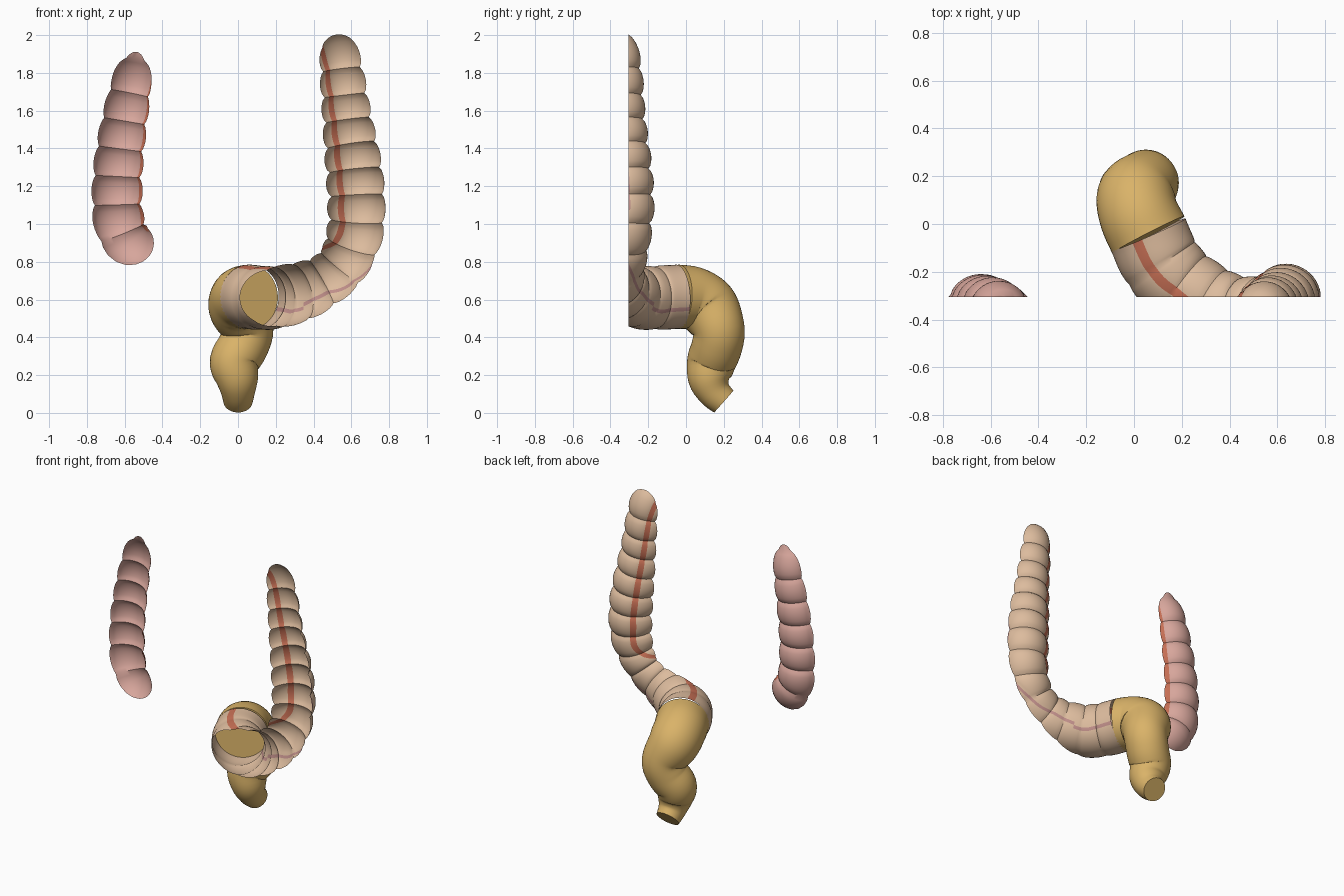
import bpy, bmesh, math
from mathutils import Vector

if "Cube" in bpy.data.objects:
    bpy.data.objects.remove(bpy.data.objects["Cube"], do_unlink=True)

SIDES = 48
CUT_Y = -0.305


def material(name, rgb):
    m = bpy.data.materials.new(name)
    m.use_nodes = True
    m.diffuse_color = (*rgb, 1)
    m.node_tree.nodes["Principled BSDF"].inputs["Base Color"].default_value = (*rgb, 1)
    return m


pink = material("dusty pink", (0.68, 0.38, 0.33))
beige = material("warm beige", (0.72, 0.50, 0.34))
ochre = material("ochre yellow", (0.70, 0.45, 0.14))
red = material("brick red", (0.57, 0.16, 0.09))
mauve = material("pale mauve", (0.52, 0.27, 0.25))


def catmull(points, i, t):
    """Interpolate between control points i and i + 1."""
    last = len(points) - 1
    a, b, c, d = (points[min(max(k, 0), last)] for k in (i - 1, i, i + 1, i + 2))
    return (b * 2 + (c - a) * t + (a * 2 - b * 5 + c * 4 - d) * t ** 2
            + (b * 3 - a - c * 3 + d) * t ** 3) / 2


def resample(points, count):
    """Evenly spaced samples along a smooth path."""
    fine = [catmull(points, i, k / 40) for i in range(len(points) - 1) for k in range(40)]
    fine.append(points[-1])
    dist = [0]
    for p, q in zip(fine, fine[1:]):
        dist.append(dist[-1] + (Vector(q[:3]) - Vector(p[:3])).length)
    out, j = [], 0
    for k in range(count + 1):
        target = dist[-1] * k / count
        while j < len(fine) - 2 and dist[j + 1] < target:
            j += 1
        f = (target - dist[j]) / max(dist[j + 1] - dist[j], 1e-9)
        out.append(fine[j].lerp(fine[j + 1], min(f, 1)))
    return out


def tube(name, path, mats, pouches=0, rings=60, bands=(), capped=False):
    """Sweep a ring along path rows (x, y, z, radius, pouch depth, band direction).

    bands holds (first side at start, at end, width, material slot) per strip."""
    rows = [Vector((*p[:5], *Vector(p[5]).normalized())) for p in path]
    per = 9
    count = pouches * per if pouches else rings
    samples = resample(rows, count)
    bm = bmesh.new()
    loops = []
    for k, s in enumerate(samples):
        centre = Vector(s[:3])
        before, after = samples[max(k - 1, 0)], samples[min(k + 1, count)]
        axis = (Vector(after[:3]) - Vector(before[:3])).normalized()
        ref = Vector(s[5:8])
        u = (ref - axis * ref.dot(axis)).normalized()
        v = axis.cross(u)
        swell = abs(math.sin(math.pi * k / per)) ** 0.6
        loop = []
        for j in range(SIDES):
            ang = math.tau * j / SIDES
            # pouches are held flatter along the three strips
            held = 0.55 + 0.45 * abs(math.sin(1.5 * ang)) ** 0.5
            r = s[3] * (1 + s[4] * (swell * held - 0.65))
            loop.append(bm.verts.new(centre + (u * math.cos(ang) + v * math.sin(ang)) * r))
        loops.append(loop)
    for k, (a, b) in enumerate(zip(loops, loops[1:])):
        slots = {(round(start + (end - start) * k / count) + i) % SIDES: slot
                 for start, end, width, slot in bands for i in range(width)}
        for j in range(SIDES):
            n = (j + 1) % SIDES
            face = bm.faces.new((a[j], a[n], b[n], b[j]))
            face.material_index = slots.get(j, 0)
    if capped:
        bm.faces.new(loops[0])
        bm.faces.new(loops[-1])
    bmesh.ops.recalc_face_normals(bm, faces=bm.faces)
    # open the tube with a flat cut along the front
    bmesh.ops.bisect_plane(bm, geom=bm.verts[:] + bm.edges[:] + bm.faces[:], dist=1e-5,
                           plane_co=(0, CUT_Y, 0), plane_no=(0, -1, 0), clear_outer=True)
    mesh = bpy.data.meshes.new(name)
    bm.to_mesh(mesh)
    bm.free()
    for m in mats:
        mesh.materials.append(m)
    ob = bpy.data.objects.new(name, mesh)
    bpy.context.collection.objects.link(ob)
    bpy.ops.object.select_all(action="DESELECT")
    ob.select_set(True)
    bpy.context.view_layer.objects.active = ob
    bpy.ops.object.shade_smooth_by_angle(angle=math.radians(35))


# Pouched segment on the model's right
side = (0.85, 0.5, 0)
tube("ascending_segment", [
    (-0.54, -0.52, 1.885, 0.11, 0.1, (1, 0.1, 0)),
    (-0.545, -0.41, 1.86, 0.115, 0.14, side),
    (-0.565, -0.37, 1.74, 0.127, 0.16, side),
    (-0.605, -0.365, 1.53, 0.138, 0.16, side),
    (-0.635, -0.365, 1.3, 0.145, 0.16, side),
    (-0.64, -0.365, 1.1, 0.148, 0.16, side),
    (-0.625, -0.37, 0.99, 0.15, 0.14, side),
    (-0.585, -0.385, 0.915, 0.15, 0.12, (0.8, 0.5, 0.3)),
    (-0.5, -0.45, 0.895, 0.14, 0.1, (0.5, 0.5, 0.6)),
    (-0.43, -0.56, 0.9, 0.13, 0.1, (0.5, 0.5, 0.6)),
], [pink, red], pouches=9, bands=[(-1, -1, 2, 1)])

# Long pouched segment, down the left side and curving to the middle
inner = (-0.56, 0.83, 0)
top = (-0.32, -0.1, 1)
tube("descending_segment", [
    (0.52, -0.52, 1.975, 0.12, 0.1, (-1, 0.1, 0)),
    (0.525, -0.41, 1.955, 0.12, 0.14, (-0.8, 0.6, 0)),
    (0.545, -0.365, 1.84, 0.125, 0.16, (-0.65, 0.76, 0)),
    (0.58, -0.355, 1.55, 0.138, 0.16, inner),
    (0.615, -0.335, 1.3, 0.15, 0.16, inner),
    (0.63, -0.325, 1.1, 0.152, 0.16, inner),
    (0.615, -0.34, 0.93, 0.15, 0.14, inner),
    (0.54, -0.37, 0.77, 0.15, 0.1, (-0.8, 0.2, 0.5)),
    (0.4, -0.365, 0.67, 0.155, 0.08, (-0.5, -0.2, 1)),
    (0.22, -0.27, 0.615, 0.163, 0.06, top),
    (0.12, -0.17, 0.61, 0.168, 0.05, top),
    (0.06, -0.045, 0.615, 0.17, 0, top),
], [beige, red, mauve], pouches=15, bands=[(-1, -1, 2, 1), (14, 17, 1, 2)])

# Smooth closed lower end, arching back and down to its tip
up, back = (0, 0, 1), (0, 1, 0.2)
tube("lower_segment", [
    (0.06, -0.045, 0.615, 0.17, 0, up),
    (0.02, 0.04, 0.605, 0.167, 0, (0, 0.2, 1)),
    (0.01, 0.12, 0.55, 0.163, 0, (0, 0.7, 0.7)),
    (0.05, 0.173, 0.44, 0.138, 0, back),
    (0.025, 0.163, 0.35, 0.134, 0, back),
    (-0.02, 0.135, 0.27, 0.13, 0, back),
    (-0.005, 0.124, 0.18, 0.113, 0, (0, 1, 0.3)),
    (0, 0.15, 0.11, 0.09, 0, (0, 0.85, 0.5)),
    (0, 0.2, 0.06, 0.077, 0, (0, 0.75, 0.65)),
], [ochre], rings=44, capped=True)
